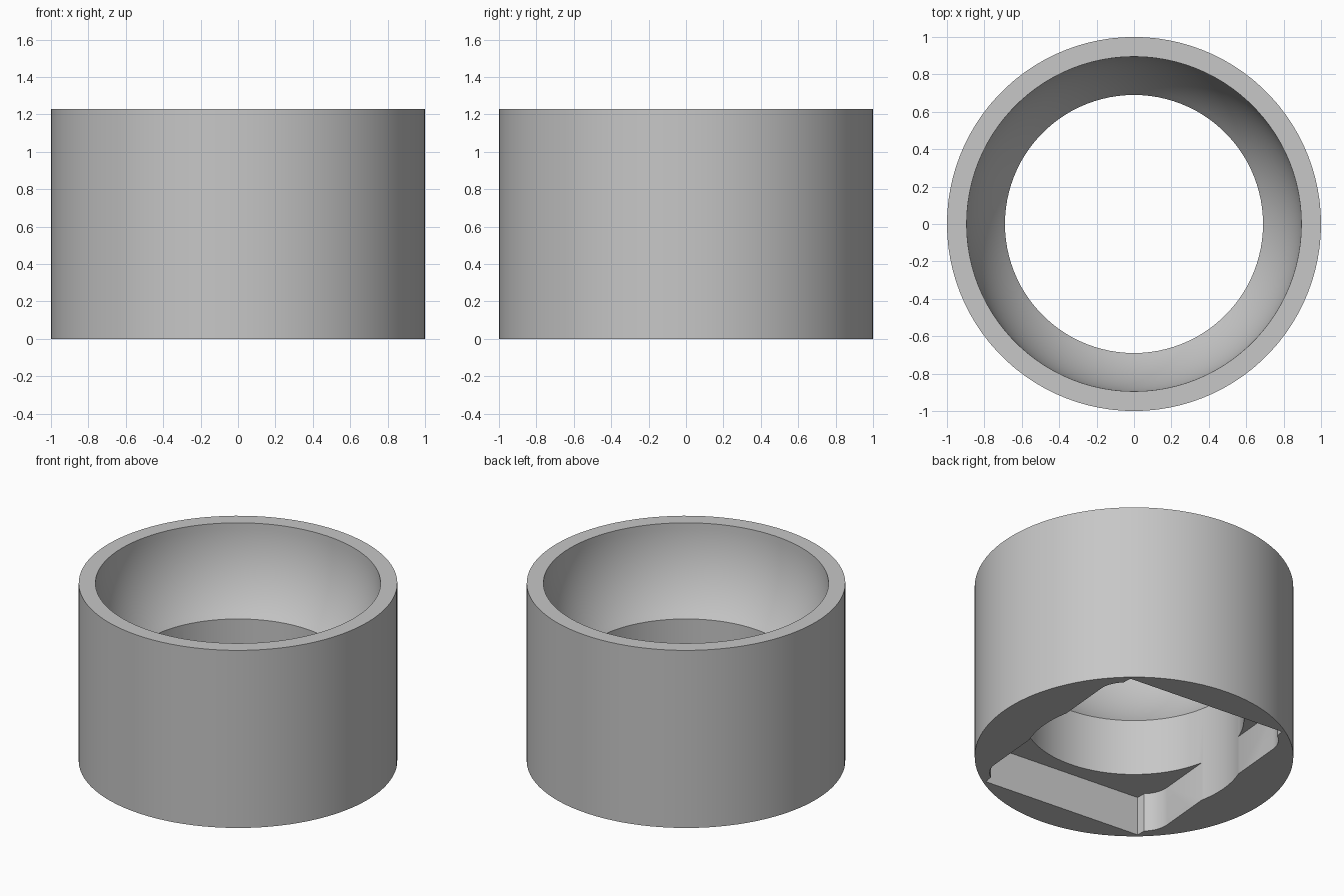
import bpy, bmesh, math
from mathutils import Matrix

if "Cube" in bpy.data.objects:
    bpy.data.objects.remove(bpy.data.objects["Cube"])

H, R, BOWL, BORE = 1.23, 1.0, 0.895, 0.69   # height, outer, bowl and bore radii
DEPTH, TILT = 0.27, math.radians(-5)        # underside pocket depth and turn
SEGMENTS = 100

grey = bpy.data.materials.new("plain_grey")
grey.diffuse_color = (0.57, 0.57, 0.57, 1)
grey.use_nodes = True
grey.node_tree.nodes["Principled BSDF"].inputs["Base Color"].default_value = grey.diffuse_color


def make_object(name, bm):
    bmesh.ops.recalc_face_normals(bm, faces=bm.faces)
    mesh = bpy.data.meshes.new(name)
    bm.to_mesh(mesh)
    bm.free()
    obj = bpy.data.objects.new(name, mesh)
    bpy.context.collection.objects.link(obj)
    mesh.materials.append(grey)
    return obj


# Ring body: a revolved wall with a spherical bowl running down into a bore
end = math.acos(BORE / BOWL)
profile = [(BORE, 0), (R, 0), (R, H)]
profile += [(BOWL * math.cos(end * i / 14), H - BOWL * math.sin(end * i / 14))
            for i in range(15)]
bm = bmesh.new()
rings = []
for k in range(SEGMENTS):
    a = 2 * math.pi * k / SEGMENTS
    rings.append([bm.verts.new((r * math.cos(a), r * math.sin(a), z)) for r, z in profile])
n = len(profile)
for k in range(SEGMENTS):
    p, q = rings[k], rings[(k + 1) % SEGMENTS]
    for i in range(n):
        j = (i + 1) % n
        bm.faces.new((p[i], q[i], q[j], p[j]))
body = make_object("ring_body", bm)

# Underside pocket: one corner with a notch and a rounded shoulder, mirrored to four
corner = [(0.58, 0.79), (0.588, 0.73)]
for i in range(9):
    a = math.radians(53 * (1 - i / 8))
    corner.append((0.475 + 0.185 * math.cos(a), 0.58 + 0.185 * math.sin(a)))
right = corner + [(x, -y) for x, y in reversed(corner)]
outline = right + [(-x, -y) for x, y in right]
bm = bmesh.new()
face = bm.faces.new([bm.verts.new((x, y, -0.2)) for x, y in outline])
top = bmesh.ops.extrude_face_region(bm, geom=[face])["geom"]
bmesh.ops.translate(bm, vec=(0, 0, DEPTH + 0.2),
                    verts=[g for g in top if isinstance(g, bmesh.types.BMVert)])
bm.transform(Matrix.Rotation(TILT, 4, 'Z'))
cutter = make_object("pocket_cutter", bm)
cutter.hide_render = True

# Cut the pocket, then discard the cutter
cut = body.modifiers.new("pocket", 'BOOLEAN')
cut.operation = 'DIFFERENCE'
cut.solver = 'EXACT'
cut.object = cutter
bpy.context.view_layer.objects.active = body
body.select_set(True)
cutter.select_set(False)
bpy.ops.object.modifier_apply(modifier=cut.name)
bpy.data.objects.remove(cutter, do_unlink=True)
bpy.ops.object.shade_smooth_by_angle(angle=math.radians(25))
